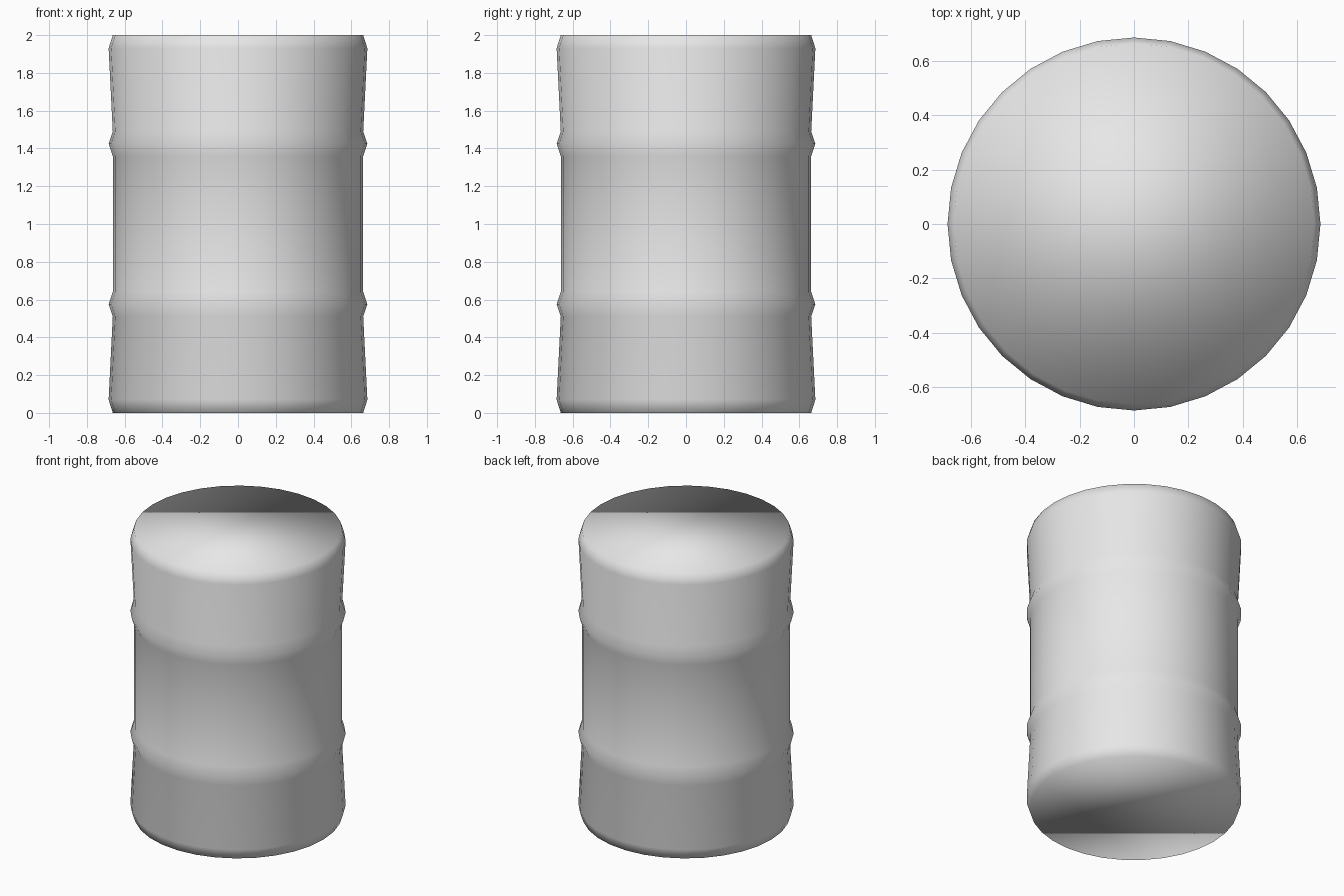
import bpy, bmesh, math
from mathutils import Vector

cube = bpy.data.objects.get("Cube")
if cube:
    bpy.data.objects.remove(cube, do_unlink=True)

SIDES = 32
NARROW, WIDE = 0.663, 0.685

# One plain grey for the whole barrel
grey = bpy.data.materials.new("light_grey")
grey.use_nodes = True
colour = (0.8, 0.8, 0.8, 1.0)
grey.diffuse_color = colour
grey.node_tree.nodes["Principled BSDF"].inputs["Base Color"].default_value = colour

# Lower half of the profile (radius, height), mirrored for the upper half
lower = [(NARROW, 0.0), (WIDE, 0.07), (NARROW, 0.51), (WIDE, 0.575), (NARROW, 0.64)]
profile = lower + [(r, 2.0 - z) for r, z in reversed(lower)]

# Barrel body: stacked rings joined by quads, closed by flat caps
bm = bmesh.new()
rings = []
for r, z in profile:
    angles = [math.tau * i / SIDES for i in range(SIDES)]
    rings.append([bm.verts.new((r * math.cos(a), r * math.sin(a), z)) for a in angles])
for low, high in zip(rings, rings[1:]):
    for i in range(SIDES):
        j = (i + 1) % SIDES
        bm.faces.new((low[i], low[j], high[j], high[i]))
bm.faces.new(list(reversed(rings[0])))
bm.faces.new(rings[-1])

# Soft normals: plain average of the neighbouring faces, also over the rims
bm.normal_update()
normals = []
for v in bm.verts:
    total = Vector((0, 0, 0))
    for f in v.link_faces:
        total += f.normal
    normals.append(total.normalized())
for f in bm.faces:
    f.smooth = True

mesh = bpy.data.meshes.new("barrel")
bm.to_mesh(mesh)
bm.free()
mesh.materials.append(grey)
mesh.normals_split_custom_set_from_vertices(normals)
barrel = bpy.data.objects.new("barrel", mesh)
bpy.context.collection.objects.link(barrel)
